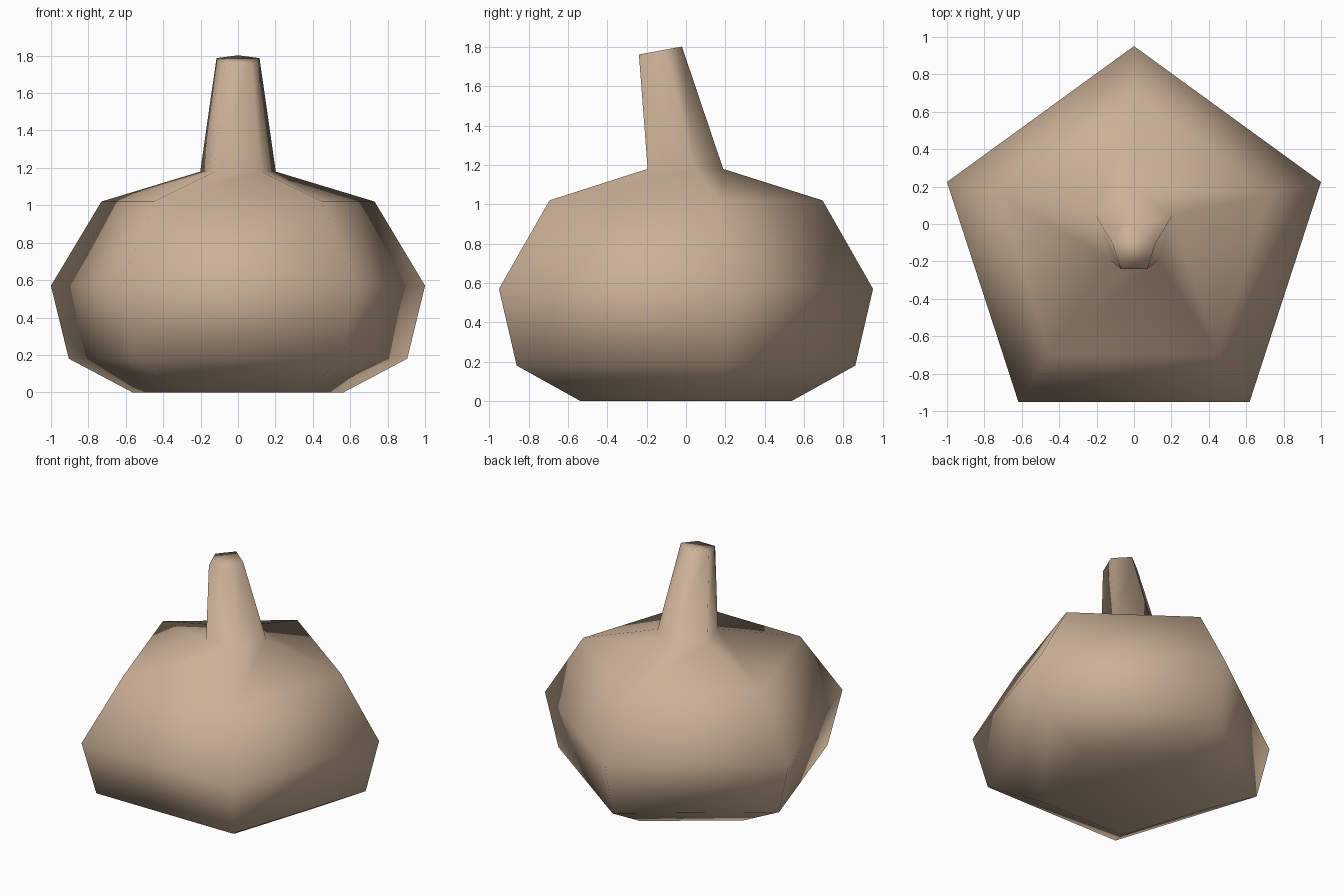
import bpy, bmesh
from math import cos, sin, radians

if "Cube" in bpy.data.objects:
    bpy.data.objects.remove(bpy.data.objects["Cube"], do_unlink=True)

SIDES = 5

# Clay material
clay = bpy.data.materials.new("tan_clay")
clay.use_nodes = True
colour = (0.60, 0.44, 0.31, 1.0)
clay.diffuse_color = colour
clay.node_tree.nodes["Principled BSDF"].inputs["Base Color"].default_value = colour

# Profile: half width, y middle, height, rise from front to back
profile = [
    (0.565, 0.0, 0.0, 0.0),      # foot
    (0.905, 0.0, 0.18, 0.0),     # lower belly
    (1.0, 0.0, 0.57, 0.0),       # widest belly
    (0.73, 0.0, 1.02, 0.0),      # shoulder
    (0.202, -0.003, 1.18, 0.0),  # neck base
    (0.115, -0.13, 1.782, 0.04), # tilted neck tip
]


def add_ring(bm, half_width, y_mid, height, rise):
    """Five-sided ring with one corner at the back, centred on its depth."""
    radius = half_width / cos(radians(18))
    depth = radius * (1 + cos(radians(36)))
    shift = y_mid - (radius - depth / 2)
    ring = []
    for i in range(SIDES):
        a = radians(90 + 360 * i / SIDES)
        y = radius * sin(a) + shift
        ring.append(bm.verts.new((radius * cos(a), y, height + rise * (y - y_mid) / depth)))
    return ring


# Loft the body and neck as one continuous smooth skin
bm = bmesh.new()
rings = [add_ring(bm, *row) for row in profile]
for low, high in zip(rings, rings[1:]):
    for i in range(SIDES):
        j = (i + 1) % SIDES
        bm.faces.new((low[i], low[j], high[j], high[i]))

# Base and tip caps
bm.faces.new(rings[0][::-1])
bm.faces.new(rings[-1])
bmesh.ops.recalc_face_normals(bm, faces=bm.faces[:])
for face in bm.faces:
    face.smooth = True

mesh = bpy.data.meshes.new("body_and_neck")
bm.to_mesh(mesh)
bm.free()
mesh.materials.append(clay)
vessel = bpy.data.objects.new("body_and_neck", mesh)
bpy.context.collection.objects.link(vessel)
